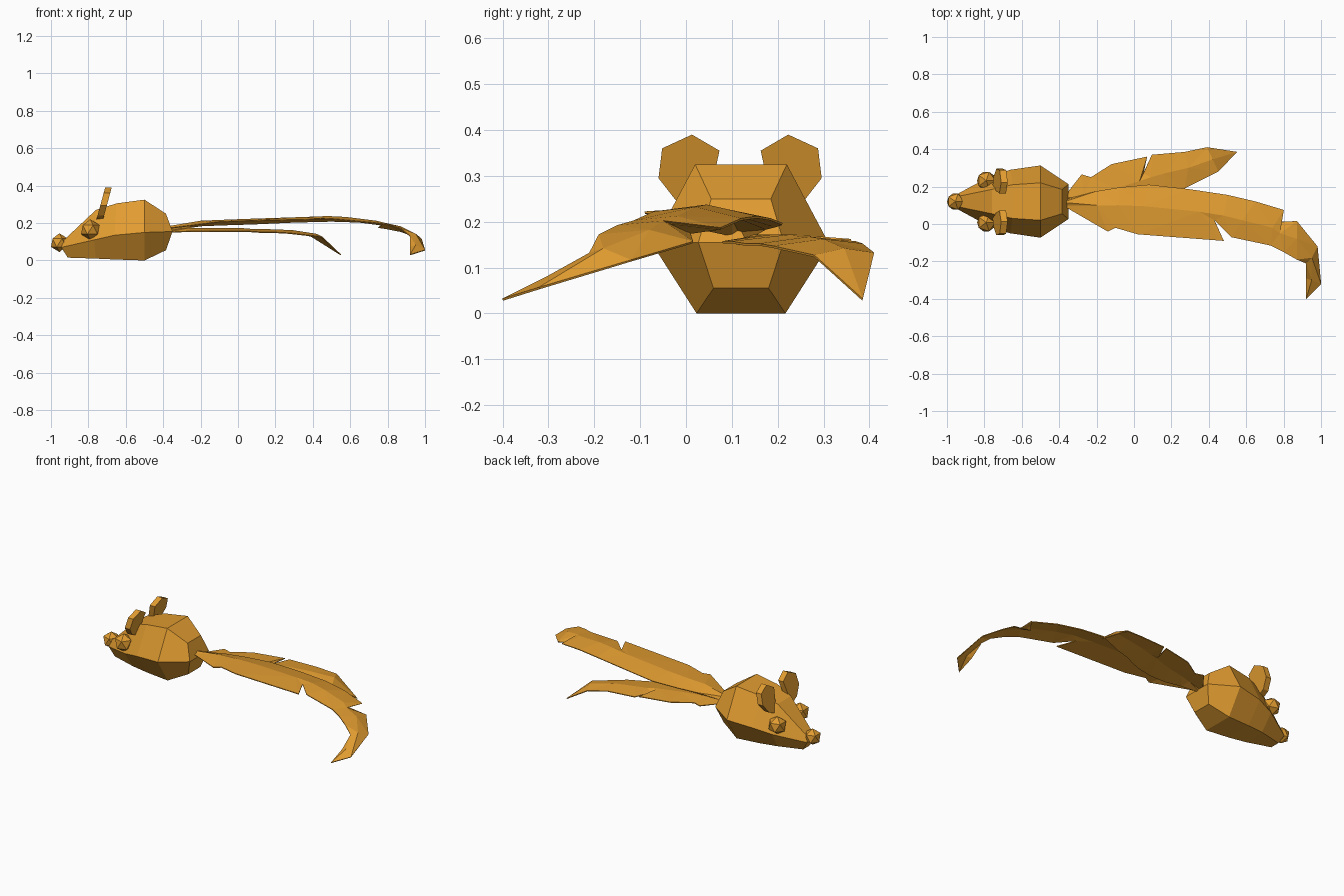
import bpy
import bmesh
from mathutils import Vector

if "Cube" in bpy.data.objects:
    bpy.data.objects.remove(bpy.data.objects["Cube"], do_unlink=True)

MID_Y = 0.12      # the toy's line of symmetry
UNIT = 0.01       # the tables below are in hundredths

# One colour for the whole toy
ochre = bpy.data.materials.new("ochre")
colour = (0.75, 0.33, 0.03, 1)
ochre.diffuse_color = colour
ochre.use_nodes = True
for node in ochre.node_tree.nodes:
    if node.type == "BSDF_PRINCIPLED":
        node.inputs["Base Color"].default_value = colour
        node.inputs["Roughness"].default_value = 0.8


def finish(name, bm, fix_normals=True):
    """Turn a bmesh into a flat-shaded coloured object."""
    if fix_normals:
        bmesh.ops.recalc_face_normals(bm, faces=bm.faces)
    mesh = bpy.data.meshes.new(name)
    bm.to_mesh(mesh)
    bm.free()
    mesh.materials.append(ochre)
    obj = bpy.data.objects.new(name, mesh)
    bpy.context.scene.collection.objects.link(obj)
    return obj


def bead(name, centre, radius):
    bm = bmesh.new()
    bmesh.ops.create_icosphere(bm, subdivisions=1, radius=radius)
    bmesh.ops.translate(bm, verts=bm.verts, vec=Vector(centre))
    return finish(name, bm)


def make_body(name, sections):
    """Loft six-sided sections; each lists (x, half width, z) for top, middle, bottom."""
    bm = bmesh.new()
    rings = []
    for section in sections:
        left = [bm.verts.new((x * UNIT, MID_Y + w * UNIT, z * UNIT)) for x, w, z in section]
        right = [bm.verts.new((x * UNIT, MID_Y - w * UNIT, z * UNIT)) for x, w, z in section]
        rings.append(left + right[::-1])
    for ring, following in zip(rings, rings[1:]):
        for i in range(len(ring)):
            j = (i + 1) % len(ring)
            bm.faces.new((ring[i], ring[j], following[j], following[i]))
    # Each end is creased along the middle
    for top_l, mid_l, low_l, low_r, mid_r, top_r in (rings[0], rings[-1]):
        bm.faces.new((top_l, mid_l, mid_r, top_r))
        bm.faces.new((mid_l, low_l, low_r, mid_r))
    return finish(name, bm)


def make_ear(name, side):
    """A leaning six-sided plate."""
    outline = [(-6, 35.5), (0, 39), (6.5, 36), (7.3, 29.5), (3, 24), (-3, 21.5)]
    bm = bmesh.new()
    front, back = [], []
    for out, z in outline:
        lean = -0.74 + (z * UNIT - 0.28) * 0.27
        y = MID_Y - 0.015 + side * (0.105 + out * UNIT) + 0.013
        front.append(bm.verts.new((lean, y, z * UNIT)))
        back.append(bm.verts.new((lean + 0.035, y, z * UNIT)))
    bm.faces.new(front)
    bm.faces.new(back)
    for i in range(len(front)):
        j = (i + 1) % len(front)
        bm.faces.new((front[i], front[j], back[j], back[i]))
    return finish(name, bm)


def make_feather(name, stations, left_drop, right_drop):
    """A thin strip folded along its rib; stations are left xy, rib xyz, right xy."""
    bm = bmesh.new()
    rows = []
    for lx, ly, cx, cy, cz, rx, ry in stations:
        rows.append([bm.verts.new(Vector(point) * UNIT) for point in (
            (lx, ly, cz - left_drop), (cx, cy, cz), (rx, ry, cz - right_drop))])
    # Pointed tip
    tip = stations[-1][2:5]
    for vert in rows[-1]:
        vert.co = Vector(tip) * UNIT
    for row, following in zip(rows, rows[1:]):
        for i in range(2):
            bm.faces.new((row[i], row[i + 1], following[i + 1], following[i]))
    bmesh.ops.triangulate(bm, faces=bm.faces)
    bmesh.ops.remove_doubles(bm, verts=bm.verts, dist=0.0001)
    obj = finish(name, bm)
    solid = obj.modifiers.new("thickness", "SOLIDIFY")
    solid.thickness = 0.005
    solid.offset = 0
    return obj


# Body, from snout to rump
make_body("body", [
    [(-93, 3, 11), (-94.5, 4, 7), (-91, 3, 1.5)],
    [(-76, 6.5, 27), (-77, 13.5, 11), (-76, 7, 1)],
    [(-65, 9, 30.5), (-66, 17, 13.5), (-65, 8.5, 0.5)],
    [(-50, 10, 32.5), (-50, 19.3, 15), (-50, 9.7, 0)],
    [(-38.5, 6.5, 25), (-35, 9.3, 15.5), (-38.5, 6, 5.5)],
])

# Face
bead("nose", (-0.955, MID_Y, 0.095), 0.05)
for label, side in (("left", 1), ("right", -1)):
    bead(label + "_eye", (-0.79, MID_Y + side * 0.112, 0.165), 0.055)
    make_ear(label + "_ear", side)

# Long upper feather with a hooked tip and two splits
make_feather("long_feather", [
    (-38, 12.5, -38, 11.5, 18, -38, 10),
    (-20, 17.5, -20, 10, 21, -14, -4),
    (-8, 19.5, -8, 10, 21.5, -10, -2),
    (8, 21, 5, 9.5, 22, 2, -5.5),
    (30, 18.5, 35, 6.5, 23, 48, -9),
    (50, 15.5, 48, 4.5, 23.5, 43, 2),
    (65, 12, 58, 2, 23, 52, -7),
    (80, 7.5, 74, -2, 21, 73, -11.5),
    (75, 1, 78, -5, 20, 80, -15),
    (87, 1.5, 87, -8, 18, 87, -19),
    (98, -12, 95, -18, 14, 92, -21),
    (100, -32, 95, -30, 8, 92, -29),
    (92, -40, 92, -40, 3, 92, -40),
], 2.5, 1)

# Short lower feather with one split
make_feather("short_feather", [
    (-38, 13.5, -38, 13, 16.5, -38, 12),
    (-28, 26.5, -27, 15, 17, -25, 10),
    (-23, 25, -20, 17, 17, -15, 8),
    (-12, 32, -10, 19, 17, -5, 8),
    (7, 36, 3, 23, 17, 5, 10),
    (5, 27, 9, 25, 16.5, 12, 13),
    (9.5, 37, 16, 27, 16.5, 18, 16),
    (27, 38.5, 29, 30, 16, 27, 19),
    (39, 41, 42, 34.5, 14, 45, 28),
    (55, 38.5, 55, 38.5, 3, 55, 38.5),
], 1, 1.5)
